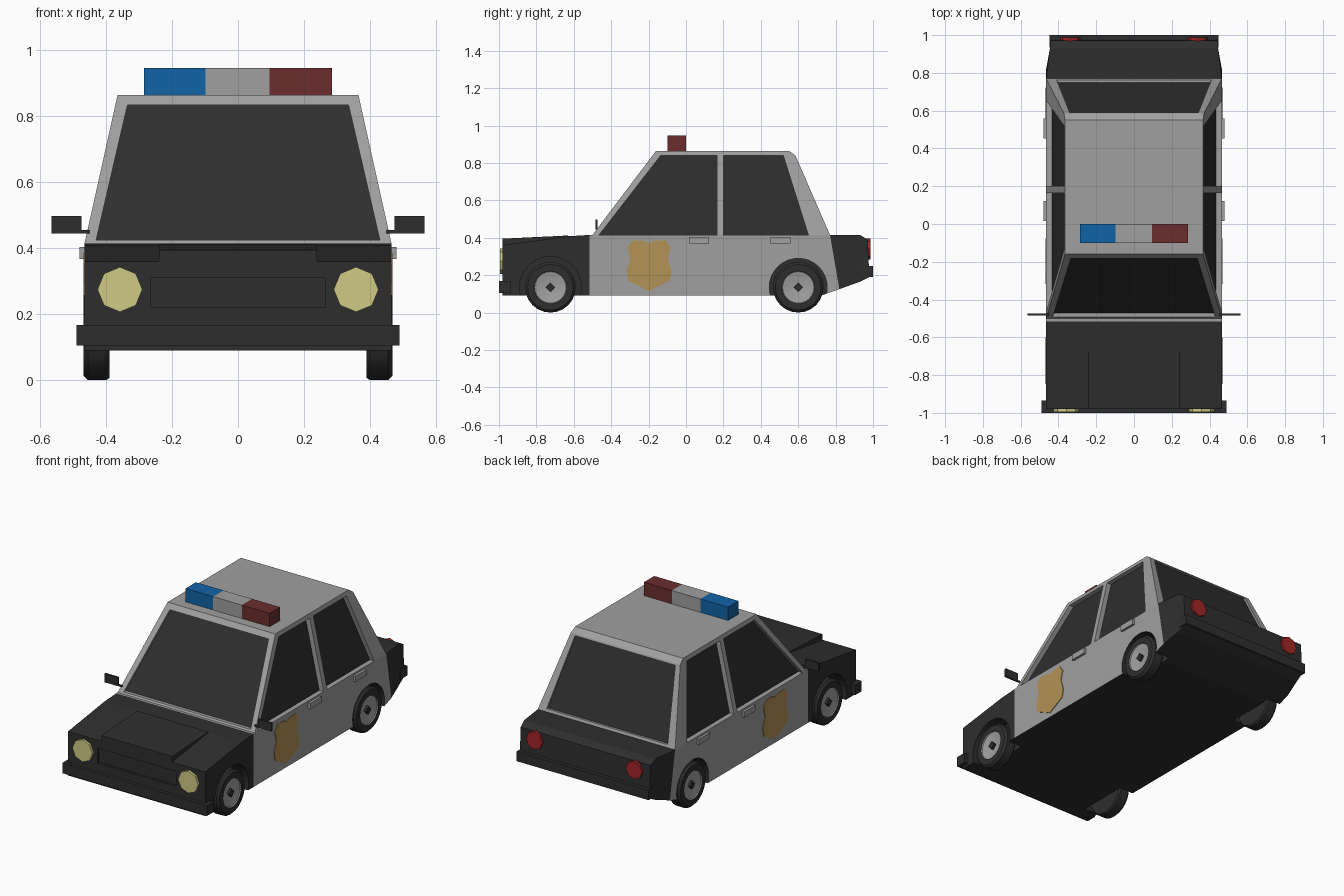
import bpy, bmesh, math
from mathutils import Matrix

if "Cube" in bpy.data.objects:
    bpy.data.objects.remove(bpy.data.objects["Cube"])


def material(name, r, g, b):
    m = bpy.data.materials.new(name)
    m.use_nodes = True
    m.diffuse_color = (r, g, b, 1)
    m.node_tree.nodes["Principled BSDF"].inputs["Base Color"].default_value = (r, g, b, 1)
    return m


WHITE = material("panel white", .35, .35, .35)
BLACK = material("body black", .027, .027, .027)
BLUE = material("beacon blue", .005, .125, .38)
RED = material("beacon red", .145, .027, .027)
TAIL = material("tail red", .36, .018, .02)
LAMP = material("lamp yellow", .62, .59, .23)
GOLD = material("badge gold", .44, .29, .09)


def finish(name, bm, *mats):
    bmesh.ops.recalc_face_normals(bm, faces=bm.faces)
    mesh = bpy.data.meshes.new(name)
    bm.to_mesh(mesh)
    bm.free()
    ob = bpy.data.objects.new(name, mesh)
    bpy.context.collection.objects.link(ob)
    for m in mats:
        mesh.materials.append(m)
    return ob


def loft(bm, rings, side=0, first=0, last=0):
    """Closed solid through matching rings of points."""
    vs = [[bm.verts.new(p) for p in ring] for ring in rings]
    n = len(vs[0])
    for a, b in zip(vs, vs[1:]):
        for i in range(n):
            j = (i + 1) % n
            bm.faces.new((a[i], a[j], b[j], b[i])).material_index = side
    bm.faces.new(vs[0]).material_index = first
    bm.faces.new(vs[-1]).material_index = last


def across(profile, x0, x1):
    return [[(x, y, z) for y, z in profile] for x in (x0, x1)]


def solid(name, rings, *mats):
    bm = bmesh.new()
    loft(bm, rings)
    return finish(name, bm, *mats)


def box(name, x, y, z, mat):
    rect = [(y[0], z[0]), (y[1], z[0]), (y[1], z[1]), (y[0], z[1])]
    return solid(name, across(rect, *x), mat)


def disc(bm, axis, centre, r, depth, sides, mat=0):
    turn = Matrix.Rotation(math.pi / 2, 4, "Y" if axis == "X" else "X")
    res = bmesh.ops.create_cone(bm, cap_ends=True, segments=sides, radius1=r, radius2=r,
                                depth=depth, matrix=Matrix.Translation(centre) @ turn)
    for f in {f for v in res["verts"] for f in v.link_faces}:
        f.material_index = mat


def cut(ob, bm):
    cutter = finish("cutter", bm, WHITE, BLACK)
    cutter.hide_render = True
    mod = ob.modifiers.new("cut", "BOOLEAN")
    mod.operation, mod.solver, mod.object = "DIFFERENCE", "EXACT", cutter
    bpy.context.view_layer.objects.active = ob
    bpy.ops.object.modifier_apply(modifier=mod.name)
    bpy.data.objects.remove(cutter)


SIDES = ((1, "left"), (-1, "right"))
HALF, BELT, ROOF = .465, .415, .865
AXLES = (("front", -.725, .165), ("rear", .6, .155))
HUB = .135


def wheel_wells(y, r):
    bm = bmesh.new()
    for s, _ in SIDES:
        disc(bm, "X", (s * .47, y, HUB), r, .2, 32, 1)
    return bm


# Front body with wheel wells and grille recess
nose = [(-.98, .09), (-.98, .36), (-.63, .408), (-.515, BELT), (-.515, .09)]
front = solid("front_body", across(nose, -HALF, HALF), BLACK, BLACK)
bm = wheel_wells(*AXLES[0][1:])
loft(bm, across([(-1.1, .22), (-.967, .22), (-.967, .31), (-1.1, .31)], -.265, .265), 1, 1, 1)
cut(front, bm)
solid("hood_bulge", across([(-.98, .358), (-.98, .395), (-.63, .412), (-.63, .4)], -.24, .24), BLACK)

# Middle body: white sides, black underside
tub = [(-.515, .09), (-.515, BELT), (.77, BELT), (.82, .125), (.72, .09)]
middle = solid("middle_body", across(tub, -HALF, HALF), WHITE, BLACK)
for f in middle.data.polygons:
    f.material_index = int(f.normal.z < -.5)
cut(middle, wheel_wells(*AXLES[1][1:]))


# Tapered trunk
def section(x, y_top, top, y_low, low):
    return [(-x, y_top, top), (x, y_top, top), (x, y_low, low), (-x, y_low, low)]


solid("trunk", [section(HALF, .77, BELT, .82, .125), section(.445, .93, BELT, .93, .165),
                section(.44, .972, .39, .98, .19)], BLACK)


# Cabin with recessed windows
def width(z):
    return HALF - (z - BELT) * .222


outline = [(-.5, BELT), (-.16, ROOF), (.55, ROOF), (.585, .84), (.77, BELT)]
cabin = solid("cabin", [[(s * width(z), y, z) for y, z in outline] for s in (1, -1)], WHITE, BLACK)
bm = bmesh.new()
windows = ([(-.467, .412), (-.135, .84), (.165, .84), (.165, .412)],
           [(.2, .412), (.2, .84), (.52, .84), (.655, .412)])
for s, _ in SIDES:
    for win in windows:
        loft(bm, [[(s * (width(z) + d), y, z) for y, z in win] for d in (-.03, .1)], 0, 1, 0)
# Each pane: half width, y and z at its bottom and top, then inward and outward shift
for x0, y0, z0, x1, y1, z1, d in ((.43, -.49, .425, .335, -.183, .835, .018),
                                  (.41, .764, .43, .34, .59, .83, -.014)):
    loft(bm, [[(-x0, y0 + k, z0), (x0, y0 + k, z0), (x1, y1 + k, z1), (-x1, y1 + k, z1)]
              for k in (d, -5 * d)], 0, 1, 0)
cut(cabin, bm)

# Roof beacon bar
for name, x, mat in (("blue", (-.285, -.098), BLUE), ("middle", (-.098, .096), WHITE),
                     ("red", (.096, .285), RED)):
    box(name + "_beacon", x, (-.1, 0), (ROOF - .002, .947), mat)

# Bumpers
box("front_bumper", (-.49, .49), (-1, -.935), (.105, .168), BLACK)
box("rear_bumper", (-.447, .447), (.935, 1), (.19, .25), BLACK)


# Wheels turned from a profile of (x, radius)
def wheel(name, s, y):
    bm = bmesh.new()
    profile = [(.39, .1), (.39, .128), (.4, HUB), (.455, HUB), (.468, .122),
               (.468, .087), (.462, .084), (.45, .03)]
    n = 24
    rings = [[(s * x, y + r * math.cos(math.tau * i / n), HUB + r * math.sin(math.tau * i / n))
              for i in range(n)] for x, r in profile]
    loft(bm, rings, 0, 0, 1)
    for f in bm.faces:
        c = f.calc_center_median()
        if math.hypot(c.y - y, c.z - HUB) < .086 and abs(c.x) > .42:
            f.material_index = 1
    disc(bm, "X", (s * .455, y, HUB), .026, .02, 4)
    return finish(name, bm, BLACK, WHITE)


shield = [(0, .372), (.035, .385), (.09, .385), (.115, .347), (.1, .29),
          (.121, .22), (.11, .17), (.065, .148), (0, .115)]
shield += [(-y, z) for y, z in shield[-2:0:-1]]

for s, side in SIDES:
    for end, y, _ in AXLES:
        ob = wheel(f"{end}_{side}_wheel", s, y)
        bpy.ops.object.select_all(action="DESELECT")
        ob.select_set(True)
        bpy.context.view_layer.objects.active = ob
        bpy.ops.object.shade_smooth_by_angle(angle=math.radians(30))
    # Door badge and handles
    solid(side + "_badge", across([(y - .197, z) for y, z in shield], s * .462, s * .469), GOLD)
    for door, y in (("front", .015), ("rear", .452)):
        box(f"{door}_{side}_handle", (s * .46, s * .48), (y, y + .107), (.368, .404), WHITE)
    # Mirror and its stem
    box(side + "_mirror", (s * .475, s * .565), (-.485, -.474), (.445, .498), BLACK)
    box(side + "_mirror_stem", (s * .45, s * .5), (-.484, -.475), (.445, .455), BLACK)
    # Lamps
    for name, x, y, z, r, mat in (("headlight", .358, -.982, .275, .068, LAMP),
                                  ("tail_light", .338, .975, .34, .055, TAIL)):
        bm = bmesh.new()
        disc(bm, "Y", (s * x, y, z), r, .025, 8)
        finish(f"{side}_{name}", bm, mat)
